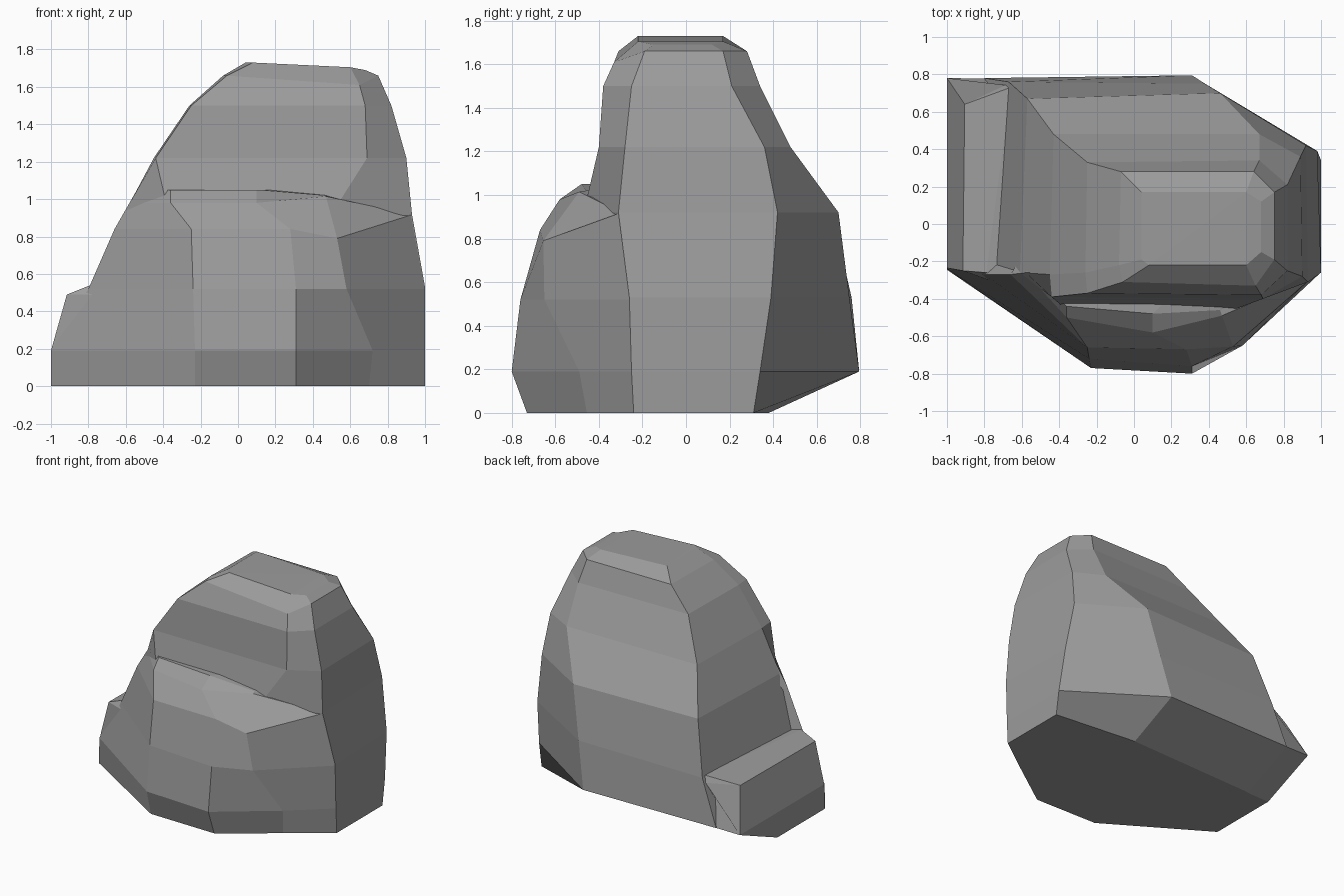
import bpy, bmesh

if "Cube" in bpy.data.objects:
    bpy.data.objects.remove(bpy.data.objects["Cube"])


def loft(name, rings):
    """Skin stacked outlines; a point may carry its own height as a third value."""
    bm = bmesh.new()
    rows = [[bm.verts.new((p[0], p[1], p[2] if len(p) > 2 else z)) for p in pts]
            for z, pts in rings]
    n = len(rows[0])
    for lo, hi in zip(rows, rows[1:]):
        for i in range(n):
            j = (i + 1) % n
            bm.faces.new((lo[i], lo[j], hi[j], hi[i]))
    bm.faces.new(rows[0][::-1])
    bm.faces.new(rows[-1])
    bmesh.ops.triangulate(bm, faces=[f for f in bm.faces if len(f.verts) > 4])
    bmesh.ops.recalc_face_normals(bm, faces=bm.faces)
    mesh = bpy.data.meshes.new(name)
    bm.to_mesh(mesh)
    bm.free()
    ob = bpy.data.objects.new(name, mesh)
    bpy.context.collection.objects.link(ob)
    return ob


# Main boulder: outline runs left, front left, front right, right front, right back, back right, back left
boulder = loft("boulder", [
    (0.00, [(-.80, -.20), (-.2, -.40), (.5, -.40), (1, -.24), (1, .31), (.31, .38), (-.80, .34)]),
    (0.19, [(-.85, -.20), (-.2, -.40), (.5, -.40), (1, -.25), (1, .34), (.31, .795), (-.80, .78)]),
    (0.53, [(-.74, -.26), (-.3, -.42), (.5, -.42), (1, -.26), (.98, .39), (.38, .75), (-.67, .76)]),
    (0.92, [(-.61, -.26), (-.37, -.45), (.5, -.47), (.93, -.31), (.92, .42), (.46, .70), (-.57, .67)]),
    (1.22, [(-.45, -.27), (-.44, -.39), (.69, -.40), (.90, -.28), (.89, .36), (.67, .48), (-.43, .48)]),
    (1.50, [(-.26, -.26), (-.25, -.37), (.68, -.38), (.82, -.25), (.82, .21), (.67, .34), (-.25, .33)]),
    (1.66, [(-.08, -.22), (-.06, -.31), (.65, -.33, 1.61), (.75, -.19), (.75, .17), (.64, .28), (-.07, .28)]),
    (1.73, [(.04, -.19), (.08, -.22), (.60, -.22, 1.705), (.68, -.15, 1.69), (.68, .12, 1.69),
            (.60, .17, 1.705), (.04, .17)]),
])

# Front ledge: bulging apron with a sloping shelf, its last two points buried in the boulder
inner = [(.6, 0), (-.5, 0)]
ledge = loft("front_ledge", [
    (0.00, [(-1, -.245), (-.23, -.72), (.31, -.73), (.70, -.455), (.998, -.24)] + inner),
    (0.19, [(-1, -.24), (-.23, -.77), (.31, -.80), (.72, -.49), (.998, -.25)] + inner),
    (0.52, [(-.80, -.27), (-.24, -.72), (.31, -.76), (.58, -.65), (.998, -.26)] + inner),
    (0.84, [(-.66, -.27), (-.25, -.66), (.28, -.67), (.53, -.655, .79), (.925, -.31, .915)] + inner),
    (0.98, [(-.58, -.26), (-.36, -.50), (.10, -.58), (.47, -.49, 1.015), (.915, -.30, .92)] + inner),
    (1.05, [(-.54, -.26), (-.36, -.44), (.10, -.48), (.46, -.46, 1.02), (.90, -.28, .92)] + inner),
])

# Low step on the left side, its back flush with the boulder
step = loft("left_step", [
    (0.00, [(-1, -.24), (-.5, -.40), (-.5, .34), (-1, .33)]),
    (0.19, [(-1, -.235), (-.5, -.40), (-.5, .775), (-1, .78)]),
    (0.49, [(-.915, -.25), (-.5, -.40), (-.66, .755), (-.905, .64)]),
    (0.54, [(-.79, -.26), (-.5, -.30), (-.55, .60), (-.66, .73)]),
])

# Fuse the three masses into one rock
for part in (ledge, step):
    mod = boulder.modifiers.new("fuse_" + part.name, 'BOOLEAN')
    mod.operation = 'UNION'
    mod.solver = 'EXACT'
    mod.object = part
    part.hide_render = True
bpy.context.view_layer.update()
fused = bpy.data.meshes.new_from_object(
    boulder.evaluated_get(bpy.context.evaluated_depsgraph_get()))
boulder.modifiers.clear()
boulder.data = fused
boulder.name = "rock"
for part in (ledge, step):
    bpy.data.objects.remove(part)

# Dark grey stone
stone = bpy.data.materials.new("dark_stone")
stone.diffuse_color = (.33, .33, .33, 1)
stone.use_nodes = True
stone.node_tree.nodes["Principled BSDF"].inputs["Base Color"].default_value = stone.diffuse_color
boulder.data.materials.clear()
boulder.data.materials.append(stone)
for poly in boulder.data.polygons:
    poly.material_index = 0
